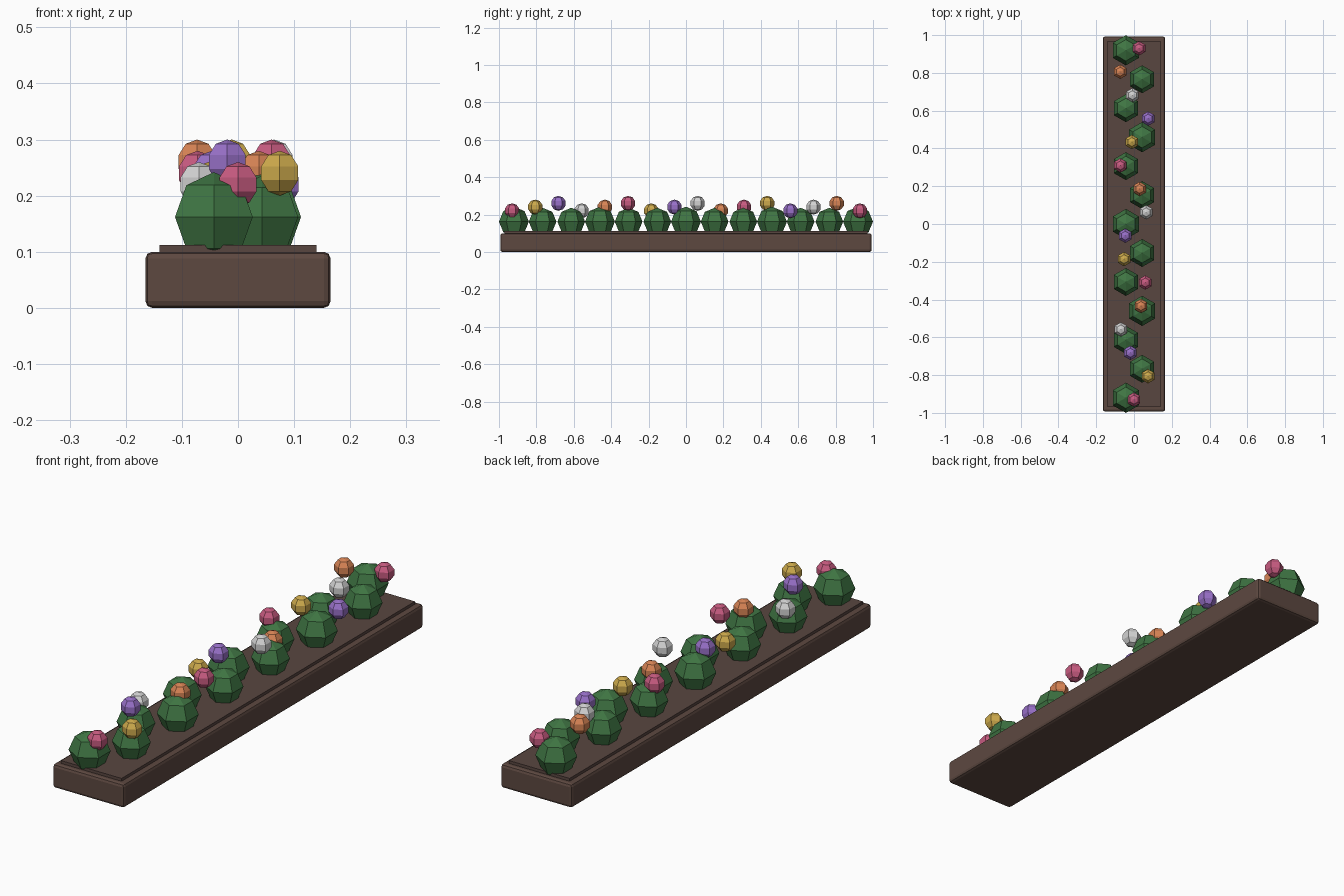
import bpy, bmesh, math

cube = bpy.data.objects.get("Cube")
if cube:
    bpy.data.objects.remove(cube, do_unlink=True)


def material(name, hex_code):
    # convert an sRGB hex code to a linear flat colour
    def linear(c):
        return c / 12.92 if c <= 0.04045 else ((c + 0.055) / 1.055) ** 2.4
    rgb = [linear(int(hex_code[i:i + 2], 16) / 255) for i in (0, 2, 4)]
    mat = bpy.data.materials.new(name)
    mat.use_nodes = True
    mat.diffuse_color = (*rgb, 1)
    bsdf = next(n for n in mat.node_tree.nodes if n.type == "BSDF_PRINCIPLED")
    bsdf.inputs["Base Color"].default_value = (*rgb, 1)
    bsdf.inputs["Roughness"].default_value = 0.9
    return mat


def finish(name, bm, mat, location):
    mesh = bpy.data.meshes.new(name)
    bm.to_mesh(mesh)
    bm.free()
    mesh.materials.append(mat)
    obj = bpy.data.objects.new(name, mesh)
    obj.location = location
    bpy.context.collection.objects.link(obj)
    return obj


def box(name, size, location, mat):
    bm = bmesh.new()
    bmesh.ops.create_cube(bm, size=1)
    bmesh.ops.scale(bm, vec=size, verts=bm.verts)
    return finish(name, bm, mat, location)


def ball(name, radius, rings, location, mat):
    # six-sided faceted ball with corners pointing along y
    bm = bmesh.new()
    bmesh.ops.create_uvsphere(bm, u_segments=6, v_segments=rings, radius=radius)
    return finish(name, bm, mat, location)


wood = material("trough_brown", "5d4840")
earth = material("soil_brown", "594640")
leaf = material("leaf_green", "3f7543")
petals = [material("petal_" + n, h) for n, h in (
    ("pink", "c75b80"), ("gold", "cdaa4c"), ("purple", "9870c8"),
    ("white", "d2d2d2"), ("orange", "d88455"))]

# trough with softened edges
trough = box("trough", (0.33, 1.986, 0.1), (0, 0, 0.05), wood)
bevel = trough.modifiers.new("edges", "BEVEL")
bevel.width = 0.012
bevel.segments = 2

# soil slab slightly proud of the rim
box("soil", (0.28, 1.94, 0.04), (0, 0, 0.092), earth)

# zigzag row of bushes
for i in range(13):
    radius = 0.08 if i % 3 == 0 else 0.074
    side = -1 if i % 2 == 0 else 1
    ball(f"bush_{i + 1}", radius, 4,
         (side * 0.043, -0.92 + i * 0.1533, 0.162), leaf)

# flowers weaving along the row at three heights
for i in range(16):
    ball(f"flower_{i + 1}", 0.04, 5,
         (0.075 * math.sin(1.7 * i), -0.93 + i * 0.124, 0.22 + 0.02 * (i % 3)),
         petals[i % 5])
